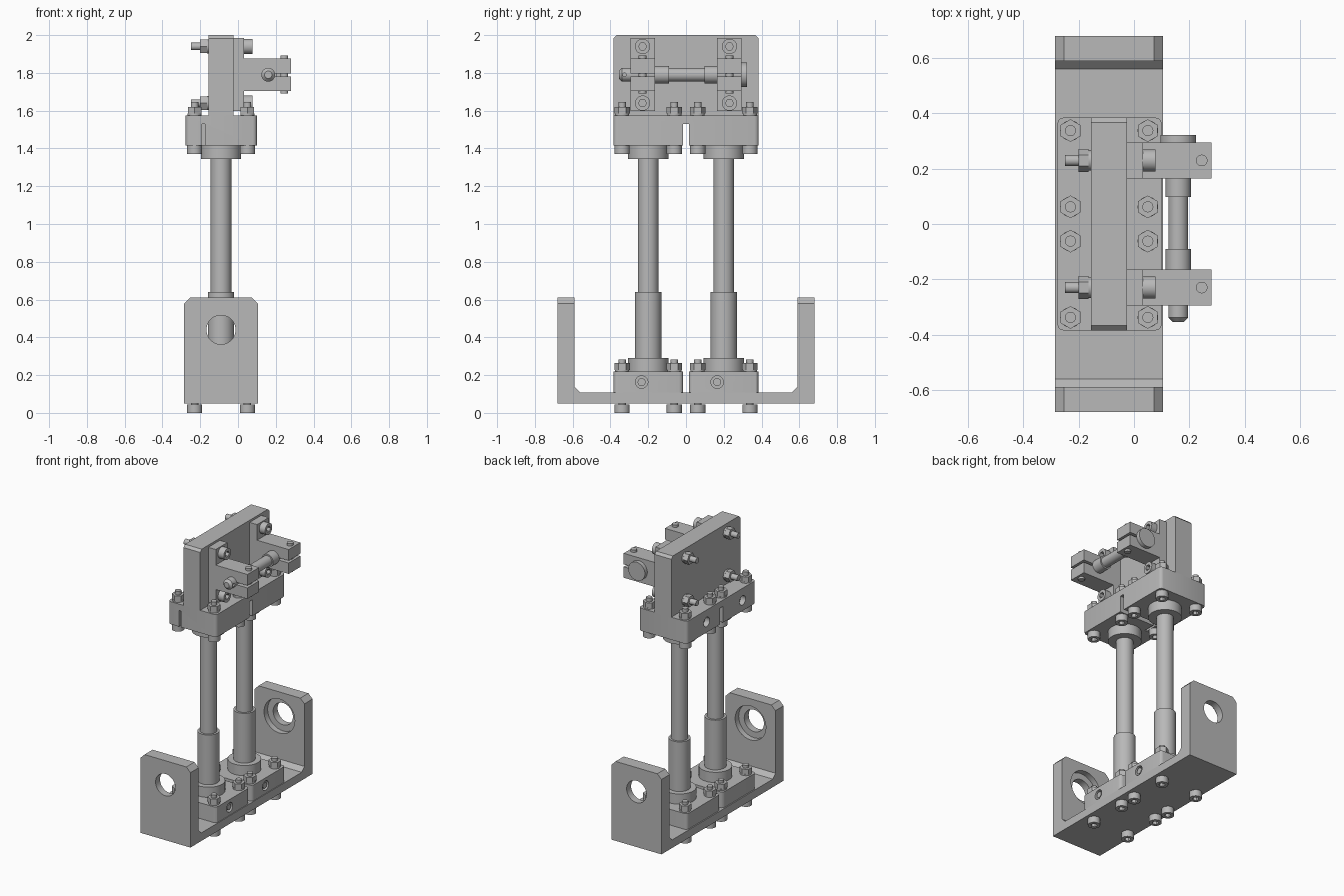
import bpy, bmesh, math
from mathutils import Matrix, Vector

if bpy.data.objects.get("Cube"):
    bpy.data.objects.remove(bpy.data.objects["Cube"], do_unlink=True)

steel = bpy.data.materials.new("plain grey steel")
steel.use_nodes = True
grey = (0.48, 0.48, 0.48, 1)
steel.diffuse_color = grey
steel.node_tree.nodes["Principled BSDF"].inputs["Base Color"].default_value = grey

parts = []
CX = -0.09          # centre line of the columns
ROT = {"x": Matrix.Rotation(math.pi / 2, 4, "Y"),
       "y": Matrix.Rotation(-math.pi / 2, 4, "X"),
       "z": Matrix.Identity(4)}


def add(name, bm):
    mesh = bpy.data.meshes.new(name)
    bmesh.ops.recalc_face_normals(bm, faces=bm.faces)
    bm.to_mesh(mesh)
    bm.free()
    mesh.materials.append(steel)
    ob = bpy.data.objects.new(name, mesh)
    bpy.context.collection.objects.link(ob)
    parts.append(ob)
    return ob


def box(name, x, y, z, chamfer=0, axis=2, steps=1, pick=lambda v: True):
    """Box from ranges; edges along one axis can be chamfered."""
    bm = bmesh.new()
    bmesh.ops.create_cube(bm, size=1)
    for v in bm.verts:
        v.co = Vector([r[0] if c < 0 else r[1] for c, r in zip(v.co, (x, y, z))])
    if chamfer:
        edges = [e for e in bm.edges
                 if abs((e.verts[0].co - e.verts[1].co).normalized()[axis]) > 0.9
                 and all(pick(v.co) for v in e.verts)]
        bmesh.ops.bevel(bm, geom=edges, offset=chamfer, segments=steps,
                        profile=0.5, affect="EDGES")
    return add(name, bm)


def cyl(name, r, a, b, at=(0, 0, 0), axis="z", sides=40, chamfer=0):
    """Cylinder along an axis from a to b, offset by at."""
    bm = bmesh.new()
    bmesh.ops.create_cone(bm, cap_ends=True, segments=sides, radius1=r, radius2=r,
                          depth=b - a, matrix=Matrix.Translation((0, 0, (a + b) / 2)))
    if chamfer:
        edges = [e for e in bm.edges if all(v.co.z < a + 1e-4 for v in e.verts)]
        bmesh.ops.bevel(bm, geom=edges, offset=chamfer, segments=1, affect="EDGES")
    bmesh.ops.transform(bm, matrix=Matrix.Translation(at) @ ROT[axis], verts=bm.verts)
    return add(name, bm)


def boolean(ob, others, op="DIFFERENCE"):
    for other in others:
        mod = ob.modifiers.new("cut", "BOOLEAN")
        mod.operation, mod.object, mod.solver = op, other, "EXACT"
        bpy.context.view_layer.objects.active = ob
        bpy.ops.object.modifier_apply(modifier=mod.name)
        parts.remove(other)
        bpy.data.objects.remove(other, do_unlink=True)


def bolts(name, grip, tip, matrices):
    """Socket bolt seated at its origin, with nut and thread end, placed repeatedly."""
    bolt = cyl(name, 0.04, -0.045, 0, sides=28)
    boolean(bolt, [cyl("socket", 0.021, -0.06, -0.02, sides=6)])
    bm = bmesh.new()
    bm.from_mesh(bolt.data)
    for r, a, b, n in ((0.02, -0.01, grip + 0.045 + tip, 20),
                       (0.037, grip, grip + 0.01, 28),
                       (0.041, grip + 0.01, grip + 0.045, 6)):
        bmesh.ops.create_cone(bm, cap_ends=True, segments=n, radius1=r, radius2=r,
                              depth=b - a, matrix=Matrix.Translation((0, 0, (a + b) / 2)))
    bm.to_mesh(bolt.data)
    bm.free()
    for i, m in enumerate(matrices):
        ob = bolt if i == 0 else bpy.data.objects.new(name, bolt.data)
        if i:
            bpy.context.collection.objects.link(ob)
            parts.append(ob)
        ob.matrix_world = m


# U-shaped mounting bracket with bored end walls
box("bracket_base", (-0.285, 0.105), (-0.6, 0.6), (0.05, 0.107))
for s in (-1, 1):
    wall = box("bracket_end_wall", (-0.285, 0.105), sorted((0.59 * s, 0.68 * s)),
               (0.05, 0.61), 0.032, axis=1, pick=lambda v: v.z > 0.5)
    boolean(wall, [cyl("bore", 0.077, -1, 1, (CX, 0, 0.44), "y"),
                   cyl("counterbore", 0.12, -0.63, 0.63, (CX, 0, 0.44), "y")])
    bm = bmesh.new()
    tri = [bm.verts.new((-0.285, y * s, z))
           for y, z in ((0.59, 0.107), (0.56, 0.107), (0.59, 0.137))]
    face = bm.faces.new(tri)
    ext = bmesh.ops.extrude_face_region(bm, geom=[face])
    bmesh.ops.translate(bm, vec=(0.39, 0, 0),
                        verts=[g for g in ext["geom"] if isinstance(g, bmesh.types.BMVert)])
    add("bracket_inner_chamfer", bm)

# Upper clamp block, one piece with a relief slot underneath
upper = box("upper_block", (-0.277, 0.1), (-0.385, 0.385), (1.416, 1.575), 0.022, steps=3)
boolean(upper, [box("relief", (-1, 1), (-0.017, 0.017), (1.3, 1.53))])

# Columns with their lower blocks, collars and set screws
for y in (-0.2, 0.2):
    cyl("column", 0.055, 0.2, 1.45, (CX, y, 0))
    cyl("column_sleeve", 0.07, 0.2, 0.64, (CX, y, 0))
    cyl("lower_collar", 0.107, 0.21, 0.29, (CX, y, 0))
    cyl("upper_collar", 0.107, 1.345, 1.43, (CX, y, 0))
    lower = box("lower_block", (-0.277, 0.1), (y - 0.185, y + 0.185), (0.107, 0.218),
                0.022, steps=3)
    hole_y = y - 0.035
    boolean(lower, [cyl("screw_hole", 0.033, 0.07, 0.2, (0, hole_y, 0.163), "x"),
                    box("split", (-0.19, -0.175), (y - 0.3, y - 0.1), (0, 0.18))])
    cyl("set_screw", 0.021, 0.05, 0.095, (0, hole_y, 0.163), "x", 20)
    boolean(upper, [cyl("screw_hole", 0.033, -0.4, -0.24, (0, hole_y, 1.49), "x"),
                    box("split", (-0.19, -0.175), (y - 0.3, y - 0.1), (1.3, 1.53))])

# Vertical bolts through the blocks
grid = [(CX + sx * 0.14, y + sy * 0.138) for sx in (-1, 1) for y in (-0.2, 0.2) for sy in (-1, 1)]
bolts("lower_bolt", 0.173, 0.02, [Matrix.Translation((x, y, 0.045)) for x, y in grid])
bolts("upper_bolt", 0.159, 0.025, [Matrix.Translation((x, y, 1.416)) for x, y in grid])

# Upright plate
box("upright_plate", (-0.155, -0.025), (-0.385, 0.385), (1.57, 2.0), 0.017, axis=0,
    pick=lambda v: v.z > 1.9)

# Split clamp arms carrying the cross pin
for y in (-0.23, 0.23):
    ys = (y - 0.065, y + 0.065)
    box("arm_foot", (-0.026, 0.033), ys, (1.597, 1.985))
    arm = box("clamp_arm", (0.03, 0.28), ys, (1.703, 1.875))
    boolean(arm, [box("arm_split", (0.16, 0.4), (y - 0.2, y + 0.2), (1.78, 1.797))])
    cyl("clamp_screw", 0.021, 1.69, 1.892, (0.245, y, 0), sides=20)

# Cross pin with collars and head
pin = cyl("cross_pin", 0.036, -0.355, 0.3, (0.16, 0, 1.79), "y", chamfer=0.016)
boolean(pin, [cyl("cotter_hole", 0.01, -0.3, 0.4, (0, -0.325, 1.79), "x", 16)])
cyl("pin_head", 0.065, 0.293, 0.322, (0.16, 0, 1.79), "y")
for a, b in ((-0.167, -0.09), (0.098, 0.167)):
    cyl("pin_collar", 0.046, a, b, (0.16, 0, 1.79), "y")

# Horizontal bolts fixing the arms to the plate
turn = Matrix.Rotation(-math.pi / 2, 4, "Y")
bolts("plate_bolt", 0.188, 0.05, [Matrix.Translation((0.033, y, z)) @ turn
                                 for y in (-0.23, 0.23) for z in (1.64, 1.94)])

# Smooth round surfaces, keep machined edges crisp
bpy.ops.object.select_all(action="DESELECT")
for ob in parts:
    ob.select_set(True)
bpy.context.view_layer.objects.active = parts[0]
bpy.ops.object.shade_smooth_by_angle(angle=math.radians(30))
